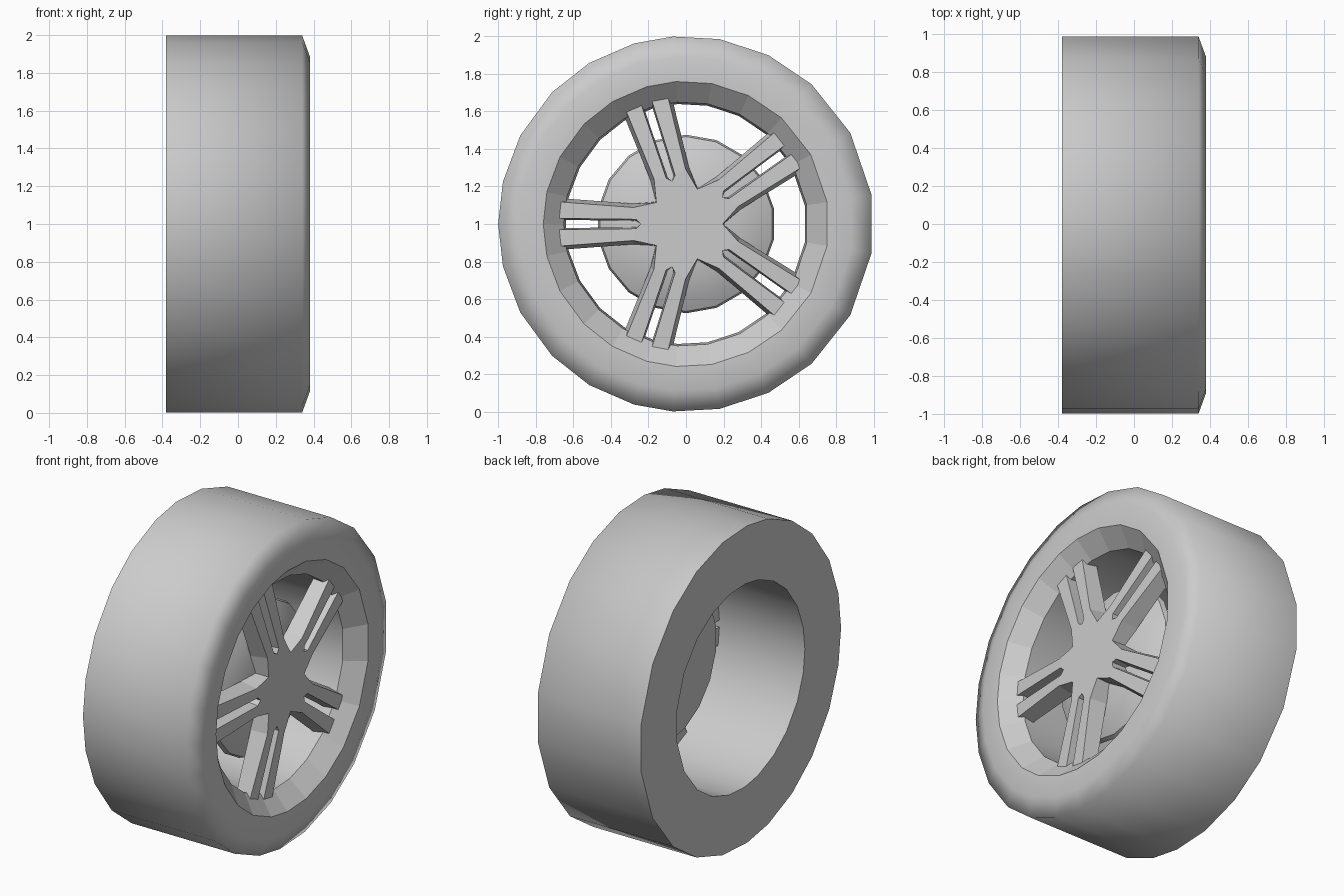
import bpy, bmesh
from math import sin, cos, radians, hypot

if "Cube" in bpy.data.objects:
    bpy.data.objects.remove(bpy.data.objects["Cube"])

def finish(name, bm, smooth=None):
    bmesh.ops.remove_doubles(bm, verts=bm.verts, dist=1e-5)
    me = bpy.data.meshes.new(name)
    bm.to_mesh(me)
    bm.free()
    ob = bpy.data.objects.new(name, me)
    ob.location.z = 1
    bpy.context.collection.objects.link(ob)
    if smooth:
        bpy.ops.object.select_all(action='DESELECT')
        ob.select_set(True)
        bpy.context.view_layer.objects.active = ob
        bpy.ops.object.shade_smooth_by_angle(angle=radians(smooth))
    return ob

def lathe(name, profile, angles, smooth=None, cap_first=False, cap_last=False):
    """Sweep (x, radius) points around the x axis at the given angles."""
    bm = bmesh.new()
    rings = [[bm.verts.new((x, r * cos(radians(a)), r * sin(radians(a)))) for a in angles]
             for x, r in profile]
    n = len(angles)
    for lo, hi in zip(rings, rings[1:]):
        for i in range(n):
            j = (i + 1) % n
            bm.faces.new((lo[i], hi[i], hi[j], lo[j]))
    if cap_first:
        bm.faces.new(rings[0])
    if cap_last:
        bm.faces.new(rings[-1][::-1])
    # caps and walls share one winding; outward is set by profile direction
    bmesh.ops.reverse_faces(bm, faces=bm.faces)
    return finish(name, bm, smooth)

# uneven low-poly division of the wheel, mirrored top to bottom
half = [8.8, 29, 48, 64, 79.7, 94, 106, 121, 135.5, 152, 167]
wheel_angles = half + [180] + [360 - a for a in reversed(half)]

# tyre with open inner barrel
lathe("tyre", [(.28, .65), (-.38, .64), (-.38, 1), (.34, 1), (.38, .89), (.38, .76)],
      wheel_angles, smooth=76)

# faceted rim lip
lathe("rim_lip", [(.38, .76), (.28, .65)], wheel_angles)

# domed brake disc behind the spokes
disc_angles = [i * 20 + 10 for i in range(18)]
lathe("brake_disc", [(.12, .475), (.15, .465), (.19, .39), (.22, .29), (.24, .18)],
      disc_angles, smooth=40, cap_first=True, cap_last=True)

# five split spokes around a star-shaped hub
def spoke_points(outer, inner):
    """Half-outline points (along, across) of one spoke, then mirrored."""
    side = [(.28, -.088 - outer), (.68, -.118 - outer), (.68, -.03 + inner), (.265, -.025 + inner)]
    return side + [(.24, 0)] + [(a, -b) for a, b in reversed(side)]

def spoke_layer(bm, x_hub, x_tip, outer, inner):
    outline, hub, bars = [], [], []
    for k in range(5):
        base = radians(72 * k)
        mid = base + radians(36)
        r = .195 + outer * .3
        notch = bm.verts.new((x_hub, r * cos(base), r * sin(base)))
        pts = []
        for a, b in spoke_points(outer, inner):
            x = x_tip if a > .5 else x_hub
            pts.append(bm.verts.new((x, a * cos(mid) - b * sin(mid), a * sin(mid) + b * cos(mid))))
        outline += [notch] + pts
        hub += [notch, pts[0], pts[3], pts[4], pts[5], pts[8]]
        bars += [pts[0:4], pts[5:9]]
    for f in [hub] + bars:
        bm.faces.new(f)
    return outline

bm = bmesh.new()
front = spoke_layer(bm, .325, .305, 0, 0)
back = spoke_layer(bm, .22, .22, .02, .008)
for i in range(len(front)):
    j = (i + 1) % len(front)
    bm.faces.new((front[i], front[j], back[j], back[i]))
bmesh.ops.recalc_face_normals(bm, faces=bm.faces)
finish("spokes", bm)
